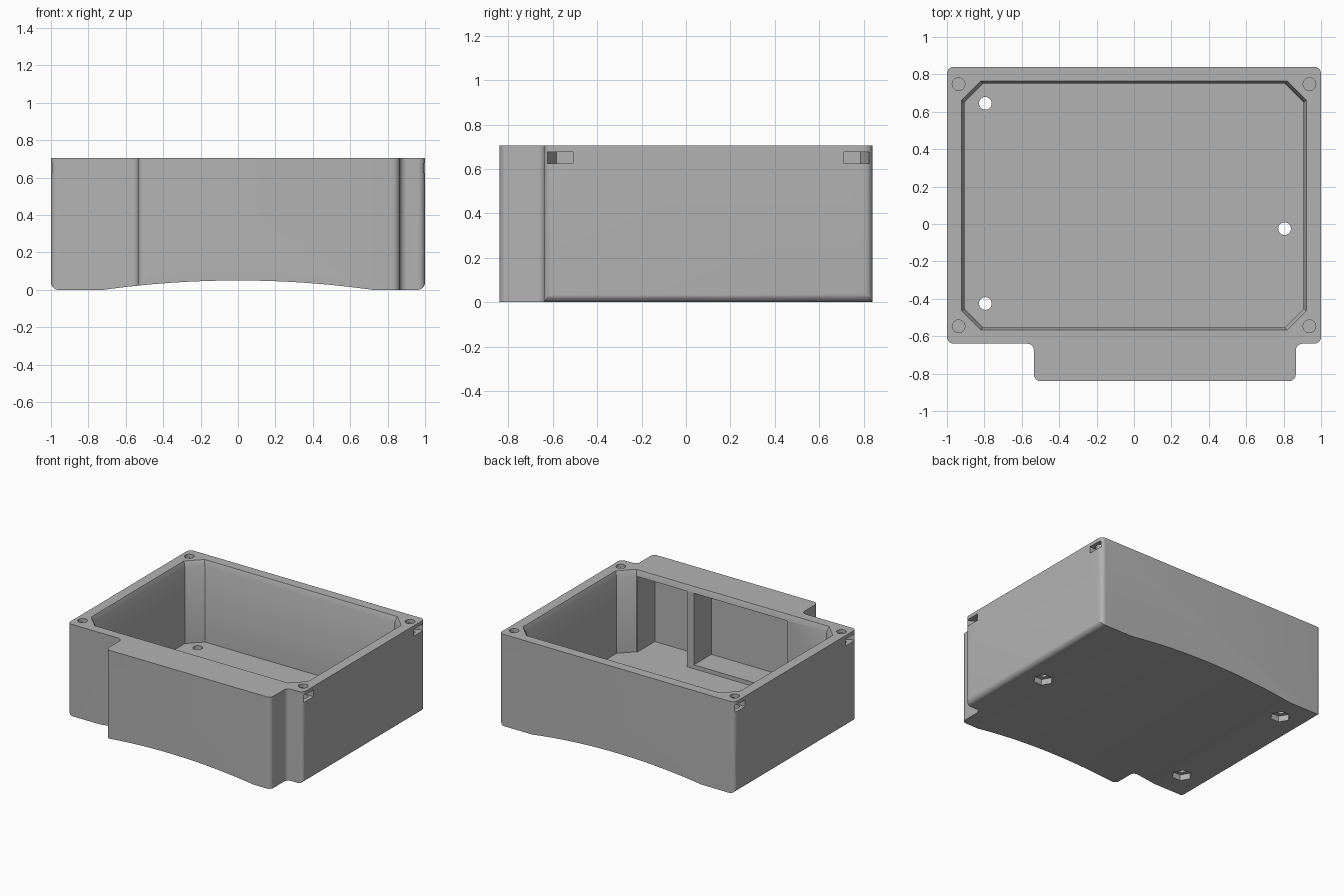
import bpy, bmesh, math
from mathutils import Vector

cube = bpy.data.objects.get("Cube")
if cube:
    bpy.data.objects.remove(cube, do_unlink=True)

grey = bpy.data.materials.new("plain grey")
grey.use_nodes = True
grey.diffuse_color = (0.45, 0.45, 0.45, 1)
grey.node_tree.nodes["Principled BSDF"].inputs["Base Color"].default_value = (0.45, 0.45, 0.45, 1)


def loft(name, rings):
    """Closed solid through rings of matching 3D points."""
    bm = bmesh.new()
    loops = [[bm.verts.new(p) for p in ring] for ring in rings]
    n = len(loops[0])
    for a, b in zip(loops, loops[1:]):
        for i in range(n):
            j = (i + 1) % n
            bm.faces.new((a[i], a[j], b[j], b[i]))
    bm.faces.new(loops[0][::-1])
    bm.faces.new(loops[-1])
    bmesh.ops.recalc_face_normals(bm, faces=bm.faces)
    mesh = bpy.data.meshes.new(name)
    bm.to_mesh(mesh)
    bm.free()
    mesh.materials.append(grey)
    ob = bpy.data.objects.new(name, mesh)
    bpy.context.collection.objects.link(ob)
    return ob


def prism(name, outline, z0, z1):
    return loft(name, [[(x, y, z) for x, y in outline] for z in (z0, z1)])


def disc(cx, cy, r, n):
    return [(cx + r * math.cos(math.tau * i / n), cy + r * math.sin(math.tau * i / n))
            for i in range(n)]


def box_outline(x0, x1, y0, y1):
    return [(x0, y0), (x1, y0), (x1, y1), (x0, y1)]


def octagon(x, y0, y1, cut, z):
    return [(px, py, z) for px, py in (
        (-x + cut, y0), (x - cut, y0), (x, y0 + cut), (x, y1 - cut),
        (x - cut, y1), (-x + cut, y1), (-x, y1 - cut), (-x, y0 + cut))]


def rounded(points, r, steps=8):
    """Fillet every right-angled corner of an outline."""
    out = []
    for i, p in enumerate(points):
        p = Vector(p)
        a = (Vector(points[i - 1]) - p).normalized() * r
        b = (Vector(points[(i + 1) % len(points)]) - p).normalized() * r
        for k in range(steps + 1):
            t = math.pi / 2 * k / steps
            out.append(tuple(p + a * (1 - math.sin(t)) + b * (1 - math.cos(t))))
    return out


def combine(target, tool, operation="DIFFERENCE"):
    mod = target.modifiers.new("cut", "BOOLEAN")
    mod.operation = operation
    mod.solver = "EXACT"
    mod.object = tool
    bpy.context.view_layer.objects.active = target
    bpy.ops.object.modifier_apply(modifier=mod.name)
    bpy.data.objects.remove(tool, do_unlink=True)


HEIGHT, FLOOR = 0.705, 0.08

# Outer shell: rounded plan with a front bulge
plan = [(-1, -0.64), (-0.535, -0.64), (-0.535, -0.84), (0.865, -0.84),
        (0.865, -0.64), (1, -0.64), (1, 0.84), (-1, 0.84)]
body = prism("enclosure_body", rounded(plan, 0.036), -0.1, HEIGHT)

# Arched underside with rounded side edges
half, rise, fillet = 0.72, 0.05, 0.04
radius = (half ** 2 + rise ** 2) / (2 * rise)
side = []
for k in range(9):
    t = math.pi / 2 * k / 8
    side.append((-1 + fillet * (1 - math.cos(t)), fillet * (1 - math.sin(t))))
arch = [(x, rise - radius + math.sqrt(radius ** 2 - x * x))
        for x in (-half + 2 * half * k / 32 for k in range(33))]
profile = ([(-1.1, 1), (-1.1, fillet)] + side + arch
           + [(-x, z) for x, z in side[::-1]] + [(1.1, fillet), (1.1, 1)])
combine(body, loft("arch_tool", [[(x, y, z) for x, z in profile] for y in (-1, 1)]), "INTERSECT")

# Main cavity with a bevelled rim
combine(body, loft("cavity_tool", [
    octagon(0.907, -0.553, 0.75, 0.1, FLOOR),
    octagon(0.907, -0.553, 0.75, 0.1, 0.665),
    octagon(0.923, -0.567, 0.765, 0.103, HEIGHT),
    octagon(0.923, -0.567, 0.765, 0.103, HEIGHT + 0.05)]))

# Two pockets reaching into the front bulge
for x0, x1, z0 in ((0.38, 0.8, FLOOR), (-0.47, 0.32, FLOOR + 0.03)):
    combine(body, prism("pocket_tool", box_outline(x0, x1, -0.765, -0.5), z0, 0.66))

# Corner screw holes and the nut slots in the sides
for sx in (-1, 1):
    for cy, sy in ((-0.547, -1), (0.748, 1)):
        combine(body, prism("screw_tool", disc(sx * 0.938, cy, 0.034, 24), 0.4, 0.8))
        slot = [(1.05, 0.077), (0.99, 0.077), (0.9, 0.037), (0.9, -0.037), (1.05, -0.037)]
        combine(body, prism("slot_tool", [(sx * x, cy + sy * d) for x, d in slot], 0.625, 0.677))

# Floor mounting holes with hexagonal nut recesses underneath
for cx, cy in ((-0.795, 0.645), (-0.795, -0.425), (0.805, -0.025)):
    combine(body, prism("recess_tool", disc(cx, cy, 0.072, 6), -0.1, 0.045))
    combine(body, prism("mount_tool", disc(cx, cy, 0.034, 24), -0.1, 0.2))

# Smooth fillets, crisp edges
bpy.ops.object.select_all(action="DESELECT")
body.select_set(True)
bpy.context.view_layer.objects.active = body
bpy.ops.object.shade_smooth_by_angle(angle=math.radians(30))
